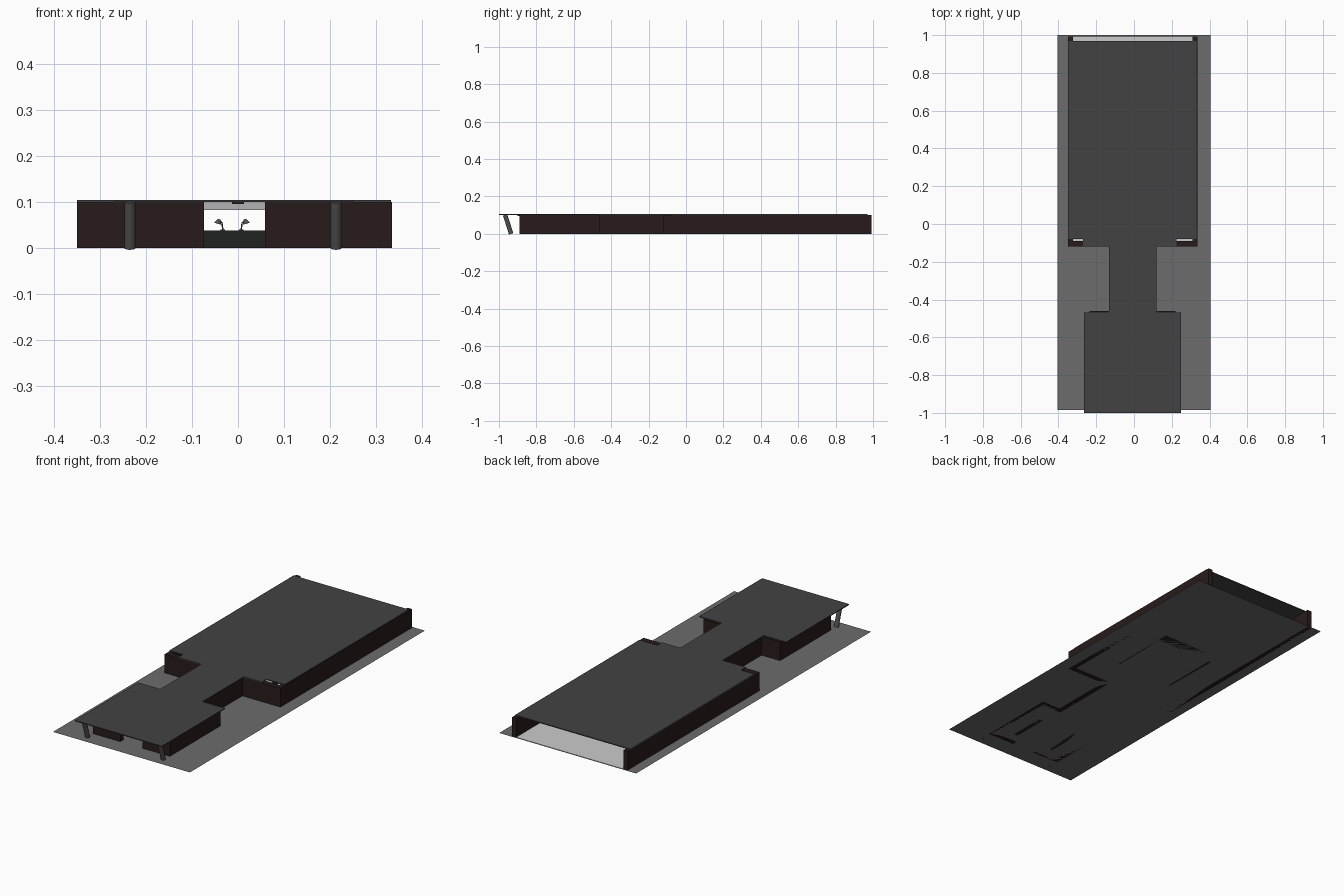
import bpy, bmesh, math
from mathutils import Vector

if "Cube" in bpy.data.objects:
    bpy.data.objects.remove(bpy.data.objects["Cube"])

CX = -0.0075   # mirror line of the building


def material(name, colour):
    m = bpy.data.materials.new(name)
    m.diffuse_color = colour
    m.use_nodes = True
    m.node_tree.nodes["Principled BSDF"].inputs["Base Color"].default_value = m.diffuse_color
    return m


ROOF = material("roof_grey", (0.055, 0.055, 0.055, 1))
WALL = material("dark_brown", (0.022, 0.011, 0.011, 1))
DARK = material("charcoal", (0.015, 0.017, 0.017, 1))
METAL = material("metal_grey", (0.08, 0.08, 0.08, 1))
WHITE = material("white", (0.9, 0.9, 0.9, 1))
GROUND = material("paving", (0.15, 0.15, 0.15, 0.5))
GLASS = material("pale_glass", (0.45, 0.45, 0.45, 0.6))


def prism(name, outline, z0, z1, mat):
    """Extrude a flat outline from z0 to z1 (a plain sheet if they match)."""
    bm = bmesh.new()
    face = bm.faces.new([bm.verts.new((x, y, z0)) for x, y in outline])
    if z1 > z0:
        ext = bmesh.ops.extrude_face_region(bm, geom=[face])
        top = [v for v in ext["geom"] if isinstance(v, bmesh.types.BMVert)]
        bmesh.ops.translate(bm, verts=top, vec=(0, 0, z1 - z0))
        bmesh.ops.recalc_face_normals(bm, faces=bm.faces)
    me = bpy.data.meshes.new(name)
    bm.to_mesh(me)
    bm.free()
    ob = bpy.data.objects.new(name, me)
    bpy.context.collection.objects.link(ob)
    me.materials.append(mat)
    return ob


def box(name, x0, x1, y0, y1, z0, z1, mat):
    return prism(name, [(x0, y0), (x1, y0), (x1, y1), (x0, y1)], z0, z1, mat)


def rod(name, a, b, r, mat, r2=None, sides=16):
    a, b = Vector(a), Vector(b)
    d = b - a
    bpy.ops.mesh.primitive_cone_add(vertices=sides, radius1=r, radius2=r if r2 is None else r2,
                                    depth=d.length, location=(a + b) / 2,
                                    rotation=d.to_track_quat('Z', 'Y').to_euler())
    ob = bpy.context.object
    ob.name = name
    ob.data.materials.append(mat)
    bpy.ops.object.shade_smooth_by_angle()


# ground sheet and pale hall floor
box("paving", -0.405, 0.405, -0.985, 1.0, 0, 0, GROUND)
box("hall_floor", -0.33, 0.315, -0.1, 0.99, 0.001, 0.001, WHITE)

# one flat roof over porch room, corridor and hall
prism("roof", [(-0.265, -1.0), (0.25, -1.0), (0.25, -0.468), (0.118, -0.468),
               (0.118, -0.12), (0.225, -0.12), (0.225, -0.08), (0.332, -0.08),
               (0.332, 0.97), (-0.35, 0.97), (-0.35, -0.08), (-0.27, -0.08),
               (-0.27, -0.12), (-0.133, -0.12), (-0.133, -0.468), (-0.265, -0.468)],
      0.1, 0.105, ROOF)

# each half of the wall run: outer side then inner side, as distance from the mirror line
outer = [(0.066, -0.89), (0.2275, -0.89), (0.2275, -0.46), (0.1175, -0.46),
         (0.1175, -0.12), (0.3425, -0.12), (0.3425, 0.992)]
inner = [(0.316, 0.992), (0.316, -0.09), (0.088, -0.09), (0.088, -0.49),
         (0.2, -0.49), (0.2, -0.862), (0.066, -0.862)]
for side, s in (("left", -1), ("right", 1)):
    prism(side + "_wall", [(CX + s * d, y) for d, y in outer + inner], 0, 0.1, WALL)

    # leaning round porch column
    px = -0.011 + s * 0.224
    rod(side + "_porch_column", (px, -0.935, 0), (px, -0.967, 0.101), 0.012, METAL)

    # low counters in the front room and the hall
    fx, hx = CX + s * 0.115, CX + s * 0.168
    box(side + "_front_counter", fx - 0.012, fx + 0.012, -0.81, -0.61, 0, 0.038, DARK)
    box(side + "_hall_counter", hx - 0.012, hx + 0.012, 0.08, 0.40, 0, 0.038, DARK)

    # bent desk lamp
    lx = -0.013 + s * 0.02
    rod(side + "_lamp_base", (lx, 0.43, 0.038), (lx, 0.43, 0.041), 0.005, METAL)
    rod(side + "_lamp_stem", (lx, 0.43, 0.04), (lx + s * 0.002, 0.43, 0.056), 0.0015, METAL, sides=8)
    rod(side + "_lamp_neck", (lx + s * 0.002, 0.43, 0.055), (lx + s * 0.009, 0.43, 0.062), 0.0015, METAL, sides=8)
    rod(side + "_lamp_shade", (lx + s * 0.011, 0.43, 0.053), (lx + s * 0.008, 0.43, 0.063), 0.008, METAL, r2=0.003)

# cross desk that closes the hall counters
box("hall_desk", CX - 0.18, CX + 0.18, 0.40, 0.46, 0, 0.038, DARK)

# pale transom over the entrance and its small dark fitting
box("entrance_transom", -0.0735, 0.0585, -0.88, -0.872, 0.083, 0.1, GLASS)
box("entrance_fitting", -0.013, 0.013, -0.9, -0.88, 0.096, 0.1, DARK)
